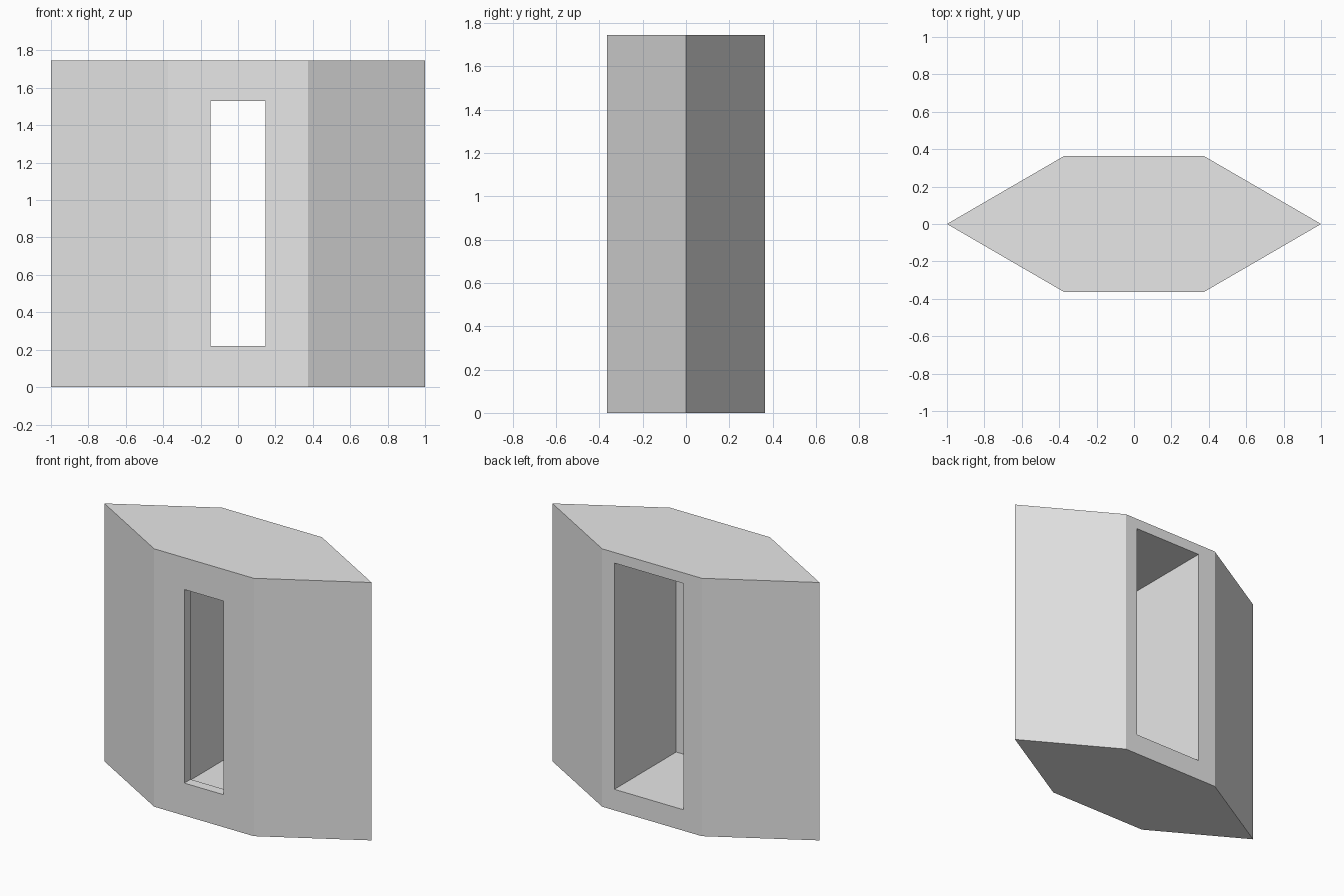
import bpy
import bmesh

cube = bpy.data.objects.get("Cube")
if cube:
    bpy.data.objects.remove(cube, do_unlink=True)

HEIGHT = 1.745
FRONT, STEP, BACK = -0.364, -0.297, 0.364

grey = bpy.data.materials.new("light grey")
grey.use_nodes = True
grey.diffuse_color = (0.8, 0.8, 0.8, 1)
grey.node_tree.nodes["Principled BSDF"].inputs["Base Color"].default_value = (0.8, 0.8, 0.8, 1)


def prism(name, outline, z0, z1):
    """Extrude a flat outline from z0 up to z1."""
    bm = bmesh.new()
    base = bm.faces.new([bm.verts.new((x, y, z0)) for x, y in outline])
    top = bmesh.ops.extrude_face_region(bm, geom=[base])["geom"]
    verts = [v for v in top if isinstance(v, bmesh.types.BMVert)]
    bmesh.ops.translate(bm, verts=verts, vec=(0, 0, z1 - z0))
    bmesh.ops.recalc_face_normals(bm, faces=bm.faces)
    mesh = bpy.data.meshes.new(name)
    bm.to_mesh(mesh)
    bm.free()
    mesh.materials.append(grey)
    obj = bpy.data.objects.new(name, mesh)
    bpy.context.collection.objects.link(obj)
    return obj


def cut(body, name, x0, x1, y0, y1, z0, z1):
    """Cut a box out of the body, then discard the box."""
    box = prism(name, [(x0, y0), (x1, y0), (x1, y1), (x0, y1)], z0, z1)
    box.hide_render = True
    mod = body.modifiers.new(name, 'BOOLEAN')
    mod.operation = 'DIFFERENCE'
    mod.solver = 'EXACT'
    mod.object = box
    bpy.context.view_layer.objects.active = body
    bpy.ops.object.modifier_apply(modifier=name)
    bpy.data.objects.remove(box, do_unlink=True)


# Pointed pillar with narrowly chamfered vertical corners
quarter = [(0.385, 0.357), (0.373, BACK)]
back = quarter + [(-x, y) for x, y in reversed(quarter)]
front = [(-x, -y) for x, y in back]
wall = prism("wall_pillar", [(1, 0)] + back + [(-1, 0)] + front, 0, HEIGHT)

# Wide recess from the back, then the narrow slit through the front
cut(wall, "back_recess", -0.237, 0.281, STEP, BACK + 0.1, 0.142, 1.673)
cut(wall, "front_slit", -0.147, 0.146, FRONT - 0.1, STEP + 0.1, 0.22, 1.53)
